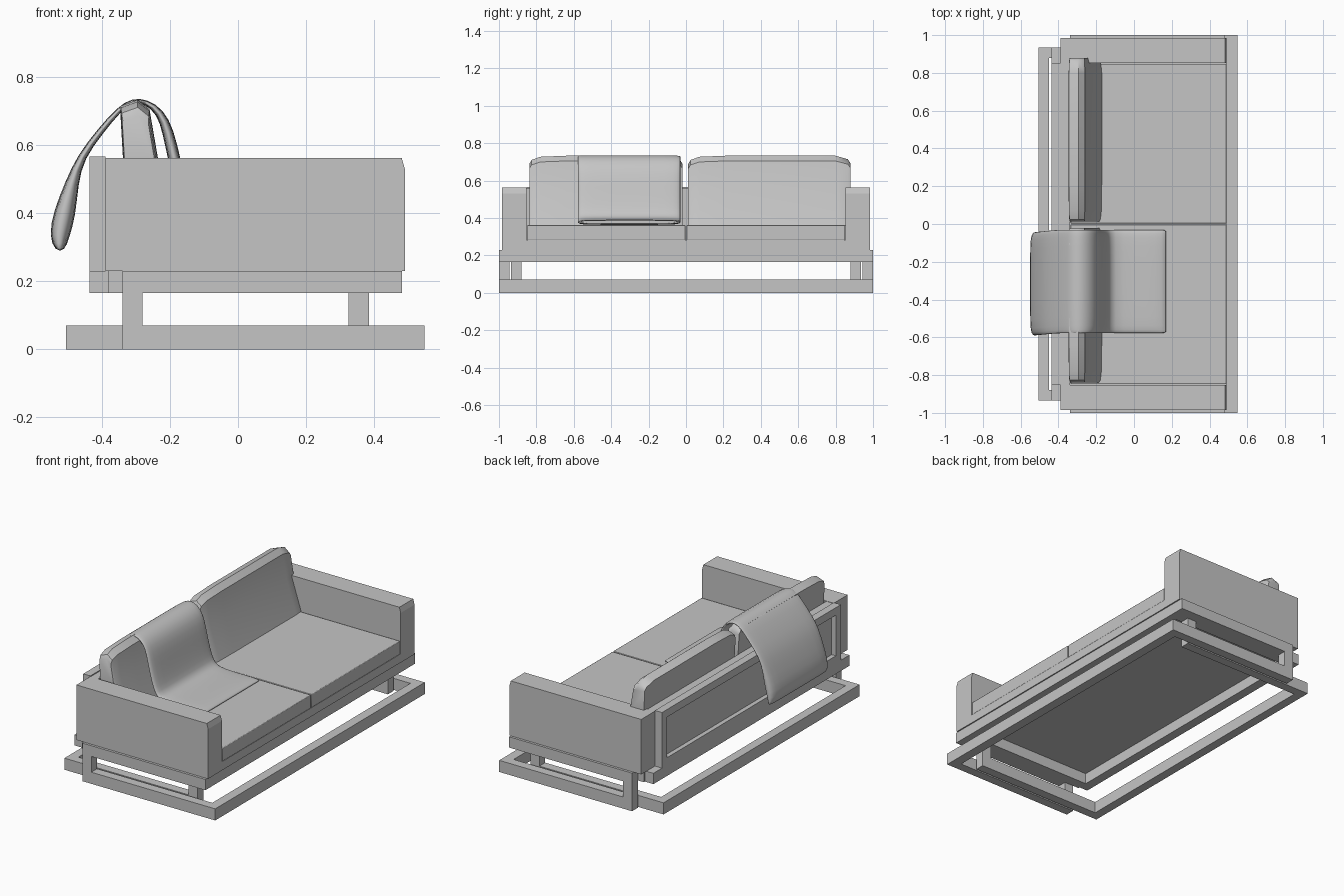
import bpy, bmesh, math
from mathutils import Vector

cube = bpy.data.objects.get("Cube")
if cube:
    bpy.data.objects.remove(cube, do_unlink=True)

grey = bpy.data.materials.new("plain grey")
grey.use_nodes = True
COLOUR = (0.56, 0.56, 0.56, 1)
grey.diffuse_color = COLOUR
grey.node_tree.nodes["Principled BSDF"].inputs["Base Color"].default_value = COLOUR


def finish(name, bm, bevel=0, smooth=False):
    bmesh.ops.recalc_face_normals(bm, faces=bm.faces)
    mesh = bpy.data.meshes.new(name)
    bm.to_mesh(mesh)
    bm.free()
    mesh.materials.append(grey)
    obj = bpy.data.objects.new(name, mesh)
    bpy.context.collection.objects.link(obj)
    if bevel:
        mod = obj.modifiers.new("soft edges", "BEVEL")
        mod.width, mod.segments = bevel, 2
    if smooth:
        bpy.ops.object.select_all(action="DESELECT")
        obj.select_set(True)
        bpy.context.view_layer.objects.active = obj
        bpy.ops.object.shade_smooth_by_angle(angle=math.radians(40))
    return obj


def box(name, x, y, z, **kw):
    """Box given by its (low, high) range on each axis."""
    bm = bmesh.new()
    bmesh.ops.create_cube(bm, size=1)
    for v in bm.verts:
        v.co = Vector([r[0] if c < 0 else r[1] for c, r in zip(v.co, (x, y, z))])
    return finish(name, bm, **kw)


def pair(name, x, y, z, **kw):
    """Same box on both ends of the sofa."""
    box("left_" + name, x, y, z, **kw)
    box("right_" + name, x, (-y[1], -y[0]), z, **kw)


def extrusion(name, profile, stations, **kw):
    """Closed x-z profile swept along y; a station is (y, scale about the bottom centre)."""
    bm = bmesh.new()
    cx = sum(p[0] for p in profile) / len(profile)
    cz = min(p[1] for p in profile)
    rings = [[bm.verts.new((cx + (x - cx) * s, y, cz + (z - cz) * s)) for x, z in profile]
             for y, s in stations]
    n = len(profile)
    for a, b in zip(rings, rings[1:]):
        for i in range(n):
            bm.faces.new((a[i], a[(i + 1) % n], b[(i + 1) % n], b[i]))
    bm.faces.new(rings[0])
    bm.faces.new(rings[-1])
    return finish(name, bm, **kw)


FLOOR, RAIL = (0, 0.07), (0.165, 0.23)
OUTER, INNER = (0.945, 1.0), (0.88, 0.935)

# Outer floor loop, open at the back, ending in the rear legs
box("front_floor_bar", (0.49, 0.548), (-1, 1), FLOOR)
pair("outer_floor_bar", (-0.34, 0.49), OUTER, FLOOR)
pair("rear_leg", (-0.34, -0.28), OUTER, (0.07, 0.165))

# Inner floor loop, open at the front, ending in the front legs
box("back_floor_bar", (-0.505, -0.45), (-0.935, 0.935), FLOOR)
pair("inner_floor_bar", (-0.45, 0.385), INNER, FLOOR)
pair("front_leg", (0.325, 0.385), INNER, (0.07, 0.165))

# Rails under the seat
box("front_rail", (0.425, 0.482), (-1, 1), RAIL)
box("back_rail", (-0.437, -0.38), (-0.935, 0.935), RAIL)
pair("outer_rail", (-0.34, 0.425), OUTER, RAIL)
pair("inner_rail", (-0.38, 0.425), (0.88, 0.945), RAIL)

# Upholstered body; the arms slope back a little at the top of the front
arm = [(-0.39, 0.23), (0.49, 0.23), (0.49, 0.53), (0.481, 0.562), (-0.39, 0.562)]
extrusion("left_arm", arm, [(0.853, 1), (0.985, 1)])
extrusion("right_arm", arm, [(-0.985, 1), (-0.853, 1)])
box("backrest", (-0.39, -0.34), (-0.853, 0.853), (0.23, 0.56))
box("seat_base", (-0.34, 0.489), (-0.853, 0.853), (0.23, 0.282))
pair("seat_cushion", (-0.335, 0.489), (0.003, 0.848), (0.282, 0.362),
     bevel=0.003, smooth=True)

# Framed back panel
BACK = (-0.437, -0.39)
box("back_frame_top", BACK, (-0.853, 0.853), (0.52, 0.566))
box("back_frame_bottom", BACK, (-0.853, 0.853), (0.23, 0.275))
pair("back_frame_post", BACK, (0.805, 0.853), (0.275, 0.52))
box("back_panel", (-0.41, -0.39), (-0.805, 0.805), (0.275, 0.52))

# Leaning back cushions with tapered ends
cushion = [(-0.335, 0.36), (-0.17, 0.36), (-0.235, 0.56), (-0.26, 0.705),
           (-0.295, 0.733), (-0.345, 0.715), (-0.346, 0.7), (-0.338, 0.56)]
for name, low, high in (("left_back_cushion", 0.012, 0.88),
                        ("right_back_cushion", -0.838, -0.02)):
    ends = [(low, 0.88), (low + 0.012, 0.94), (low + 0.06, 0.985), (low + 0.2, 1.0),
            (high - 0.08, 1.0), (high - 0.015, 0.95), (high, 0.89)]
    extrusion(name, cushion, ends, smooth=True)

# Throw draped over the right cushion: centre path with half thickness
path = [(0.172, 0.375, 0.008), (0.12, 0.378, 0.014), (0, 0.377, 0.014),
        (-0.115, 0.38, 0.015), (-0.147, 0.42, 0.017), (-0.168, 0.48, 0.018),
        (-0.188, 0.56, 0.018), (-0.205, 0.64, 0.017), (-0.228, 0.697, 0.012),
        (-0.27, 0.728, 0.008), (-0.31, 0.731, 0.007), (-0.348, 0.707, 0.008),
        (-0.405, 0.64, 0.01), (-0.462, 0.565, 0.011), (-0.488, 0.49, 0.019),
        (-0.509, 0.40, 0.033), (-0.526, 0.33, 0.03), (-0.523, 0.288, 0.014)]
spine = []
for i, (x, z, half) in enumerate(path):
    a, b = path[max(i - 1, 0)], path[min(i + 1, len(path) - 1)]
    normal = Vector((a[1] - b[1], b[0] - a[0])).normalized() * half
    spine.append((Vector((x, z)), normal))

bm = bmesh.new()
# Each station is (y, thickness factor) so that the side hems are thin
stations = [(-0.578, 0.3), (-0.565, 0.75), (-0.52, 1), (-0.3, 1),
            (-0.09, 1), (-0.045, 0.75), (-0.03, 0.3)]
rings = []
for y, t in stations:
    loop = [c + n * t for c, n in spine] + [c - n * t for c, n in reversed(spine)]
    rings.append([bm.verts.new((p.x, y - 0.012 * max(0, (-0.4 - p.x) / 0.12), p.y))
                  for p in loop])
count = len(rings[0])
for a, b in zip(rings, rings[1:]):
    for i in range(count):
        j = (i + 1) % count
        bm.faces.new((a[i], a[j], b[j], b[i]))
for ring in (rings[0], rings[-1]):
    for i in range(len(path) - 1):
        bm.faces.new((ring[i], ring[i + 1], ring[count - 2 - i], ring[count - 1 - i]))
throw = finish("throw_blanket", bm)
cloth = throw.modifiers.new("soft cloth", "SUBSURF")
cloth.levels = cloth.render_levels = 1
for polygon in throw.data.polygons:
    polygon.use_smooth = True
